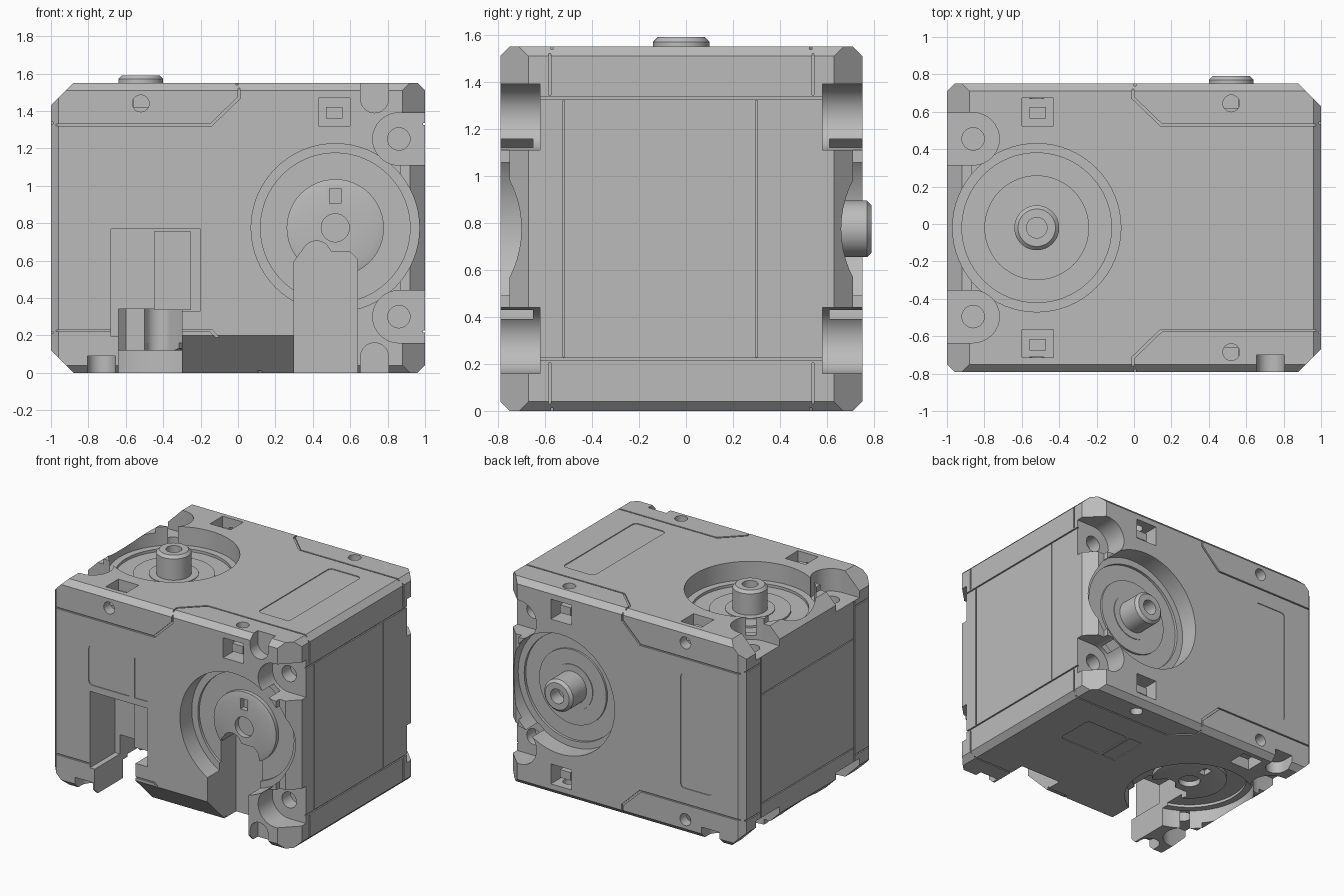
import bpy, bmesh
from math import sin, cos, pi, radians
from mathutils import Vector

if "Cube" in bpy.data.objects:
    bpy.data.objects.remove(bpy.data.objects["Cube"])

CENTRE = Vector((0, -0.02, 0.775))
HY, HZ = 0.77, 0.775

# Each face maps (along, across, outward) to the body; the two axes swap y and z
FACES = {
    "front": lambda a, u, w: (a, -HY - w, u),
    "back": lambda a, u, w: (a, HY + w, u),
    "bottom": lambda a, u, w: (-a, u, -HZ - w),
    "top": lambda a, u, w: (-a, u, HZ + w),
    "left": lambda a, u, w: (1 + w, a, u),
    "right": lambda a, u, w: (-1 - w, u, a),
}

grey = bpy.data.materials.new("housing grey")
grey.use_nodes = True
grey.diffuse_color = (0.5, 0.5, 0.5, 1)
grey.node_tree.nodes["Principled BSDF"].inputs["Base Color"].default_value = grey.diffuse_color


def finish(bm, name):
    bmesh.ops.recalc_face_normals(bm, faces=bm.faces[:])
    mesh = bpy.data.meshes.new(name)
    bm.to_mesh(mesh)
    bm.free()
    obj = bpy.data.objects.new(name, mesh)
    obj.location = CENTRE
    bpy.context.scene.collection.objects.link(obj)
    mesh.materials.append(grey)
    return obj


def prism(name, face, outline, low, high):
    bm = bmesh.new()
    put = FACES[face]
    base = [bm.verts.new(put(a, u, low)) for a, u in outline]
    cap = [bm.verts.new(put(a, u, high)) for a, u in outline]
    bm.faces.new(base)
    bm.faces.new(cap)
    for i in range(len(base)):
        j = (i + 1) % len(base)
        bm.faces.new((base[i], base[j], cap[j], cap[i]))
    return finish(bm, name)


def lathe(name, face, centre, profile, steps=48):
    bm = bmesh.new()
    put = FACES[face]
    rings = []
    for r, w in profile:
        n = steps if r else 1
        rings.append([bm.verts.new(put(centre + r * cos(2 * pi * k / n), r * sin(2 * pi * k / n), w))
                      for k in range(n)])
    for p, q in zip(rings, rings[1:]):
        for k in range(steps):
            loop = [p[k % len(p)], p[(k + 1) % len(p)], q[(k + 1) % len(q)], q[k % len(q)]]
            bm.faces.new(list(dict.fromkeys(loop)))
    return finish(bm, name)


def arc(x, y, r, start=0, end=360, n=48):
    count = n if end - start == 360 else n + 1
    return [(x + r * cos(radians(start + (end - start) * k / n)),
             y + r * sin(radians(start + (end - start) * k / n))) for k in range(count)]


def rect(x0, x1, y0, y1):
    return [(x0, y0), (x1, y0), (x1, y1), (x0, y1)]


def round_rect(x0, x1, y0, y1, r):
    return (arc(x1 - r, y1 - r, r, 0, 90, 4) + arc(x0 + r, y1 - r, r, 90, 180, 4)
            + arc(x0 + r, y0 + r, r, 180, 270, 4) + arc(x1 - r, y0 + r, r, 270, 360, 4))


def carve(obj, cutters):
    for c in cutters:
        mod = obj.modifiers.new(c.name, 'BOOLEAN')
        mod.object, mod.operation, mod.solver = c, 'DIFFERENCE', 'EXACT'
    bpy.context.view_layer.update()
    graph = bpy.context.evaluated_depsgraph_get()
    mesh = bpy.data.meshes.new_from_object(obj.evaluated_get(graph))
    obj.modifiers.clear()
    obj.data = mesh


# Chamfered housing: a box trimmed by sloping planes
bm = bmesh.new()
bmesh.ops.create_cube(bm, size=2)
bmesh.ops.scale(bm, vec=(1, HY, HZ), verts=bm.verts[:])
trims = []
for s in (-1, 1):
    for t in (-1, 1):
        trims.append(((0, s * HY, t * HZ), (0, s, t), 0.04))
        trims.append(((s, t * HY, 0), (s, t, 0), 0.12 if s > 0 else 0.04))
        trims.append(((s, 0, t * HZ), (s, 0, t), 0.12 if s < 0 else 0.04))
for corner, normal, size in trims:
    n = Vector(normal)
    cut = bmesh.ops.bisect_plane(bm, geom=bm.verts[:] + bm.edges[:] + bm.faces[:],
                                 plane_co=Vector(corner) - n * size / 2, plane_no=n, clear_outer=True)
    edges = [e for e in cut["geom_cut"] if isinstance(e, bmesh.types.BMEdge)]
    bmesh.ops.edgeloop_fill(bm, edges=edges)
housing = finish(bm, "housing")

cutters, solids, slots = [], [], {}


def cut(name, face, outline, depth):
    cutters.append(prism(name + "_cutter", face, outline, -depth, 0.1))
    return cutters[-1]


for face in ("front", "back", "bottom", "top"):
    driven = face in ("back", "top")
    # Round recess opening through the edge chamfer
    cut("recess_rim", face, arc(0.52, 0, 0.45, n=64), 0.14)
    cut("recess_floor", face, arc(0.52, 0, 0.4, n=64), 0.16)
    cut("edge_relief", face, rect(0.87, 1.1, -0.335, 0.335), 0.04)
    for s in (-1, 1):
        # Screw pockets and bores
        lug = [(1.1, 0.335)] + [(1.1, 0.615)] + arc(0.86, 0.475, 0.14, 90, 270, 16)
        cut("screw_pocket", face, [(a, s * u) for a, u in lug], 0.17)
        cut("screw_bore", face, arc(0.86, s * 0.475, 0.06, n=24), 0.27)
        # Square connector windows, pin holes
        lo, hi = sorted((s * 0.545, s * 0.695))
        cut("window", face, rect(0.43, 0.6, lo, hi), 0.13)
        if driven or s > 0:
            solids.append(prism("window_peg", face, rect(0.47, 0.56, s * 0.62 - 0.035, s * 0.62 + 0.025), -0.14, -0.05))
        cut("pin_hole", face, arc(-0.52, s * 0.665, 0.045, n=24), 0.08)
        # Seam between centre shell and end cap
        path = [(0, 0.8), (0, 0.7), (-0.15, 0.555), (-1.1, 0.555)]
        seam = path + [(a + 0.01, u - 0.01) for a, u in reversed(path)]
        cut("cap_seam", face, [(a, s * u) for a, u in seam], 0.012)
        if not driven:
            notch = [(0.805, 0.9), (0.655, 0.9)] + arc(0.73, 0.69, 0.075, 180, 360, 16)
            cut("edge_notch", face, [(a, s * u) for a, u in notch], 0.09)
    if driven:
        cut("label_panel", face, round_rect(-0.74, -0.48, -0.43, 0.43, 0.03), 0.006)
        # Output shaft on a flat hub
        solids.append(lathe("output_shaft", face, 0.52, [
            (0, -0.2), (0.28, -0.2), (0.28, -0.145), (0.17, -0.145), (0.17, -0.14), (0.12, -0.14),
            (0.12, 0.02), (0.1, 0.04), (0.055, 0.04), (0.055, -0.06), (0, -0.06)]))
    else:
        cut("label_panel", face, round_rect(-0.69, -0.33, 0.045, 0.345, 0.03), 0.006)
        cut("small_panel", face, rect(-0.31, -0.2, 0.045, 0.345), 0.006)
        # Idler hub with keyway, split by the cable slot
        hub = lathe("idler_hub", face, 0.52, [
            (0, -0.2), (0.26, -0.2), (0.26, -0.13), (0.22, -0.12),
            (0.075, -0.12), (0.075, -0.19), (0, -0.19)])
        slot = cut("cable_slot", face, [(0.3, -0.9), (0.64, -0.9), (0.64, -0.17), (0.6, -0.13), (0.5, -0.13)]
                   + arc(0.42, -0.15, 0.08, 45, 135, 8) + [(0.3, -0.18)], 0.34)
        key = prism("keyway_cutter", face, rect(0.49, 0.55, 0.13, 0.21), -0.17, 0.1)
        slots[hub] = (slot, key)
        solids.append(hub)

# Sloping corner between the two cable slots
cutters.append(prism("corner_slope_cutter", "left", [(-HY - 0.1, -HZ - 0.1), (-HY + 0.3, -HZ - 0.1), (-HY - 0.1, -HZ + 0.3)], -1.3, -0.7))

# Cable bay on the front with inner ribs
cut("cable_bay", "front", [(-0.68, -0.58), (-0.3, -0.58), (-0.3, -0.445), (-0.2, -0.445), (-0.2, -0.005), (-0.68, -0.005)], 0.3)
solids.append(prism("cable_bay_rib", "front", rect(-0.45, -0.25, -0.44, -0.02), -0.31, -0.2))

# Panel lines on the two plain sides
for side in ("left", "right"):
    for s in (-1, 1):
        cut("cross_line", side, rect(-0.6, 0.6, s * 0.555 - 0.005, s * 0.555 + 0.005), 0.01)
        for t in (-1, 1):
            lo, hi = sorted((t * 0.57, t * 0.9))
            cut("cap_line", side, rect(s * 0.56 - 0.005, s * 0.56 + 0.005, lo, hi), 0.01)
    for a in (-0.5, 0.32):
        cut("panel_line", side, rect(a - 0.004, a + 0.004, -0.545, 0.545), 0.01)

carve(housing, cutters)
for hub, tools in slots.items():
    carve(hub, tools)
    cutters.append(tools[1])
for tool in set(cutters):
    bpy.data.objects.remove(tool)

# Smooth round walls, crisp edges
bpy.ops.object.select_all(action='DESELECT')
for obj in [housing] + solids:
    obj.select_set(True)
bpy.context.view_layer.objects.active = housing
bpy.ops.object.shade_smooth_by_angle(angle=radians(30))
